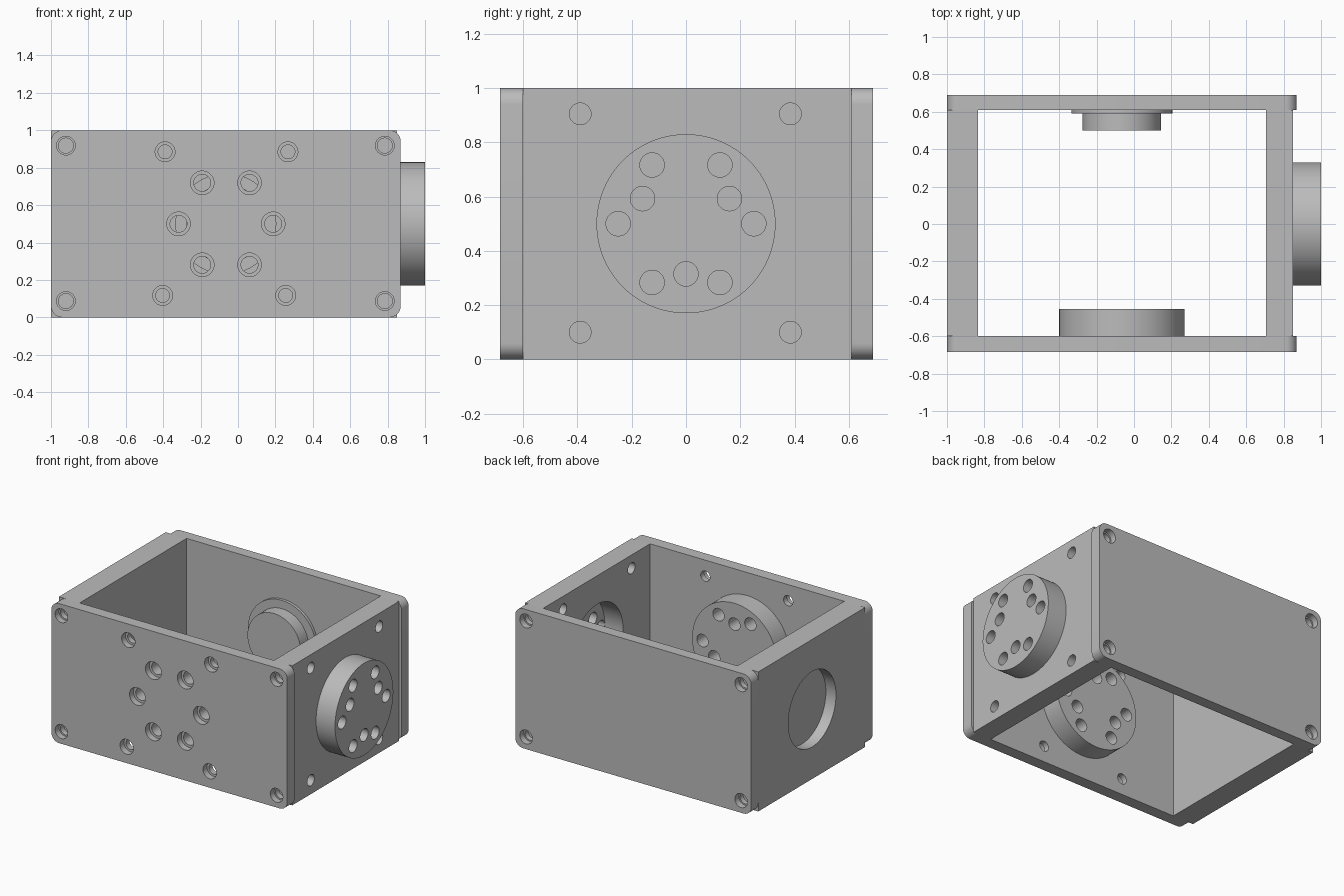
import bpy, bmesh
from math import cos, sin, radians
from mathutils import Matrix, Vector

if "Cube" in bpy.data.objects:
    bpy.data.objects.remove(bpy.data.objects["Cube"], do_unlink=True)

grey = bpy.data.materials.new("machined_grey")
grey.use_nodes = True
COLOR = (0.5, 0.5, 0.5, 1)
grey.diffuse_color = COLOR
grey.node_tree.nodes["Principled BSDF"].inputs["Base Color"].default_value = COLOR

PLATE_FRONT, PLATE_BACK = (-0.685, -0.6), (0.61, 0.69)
HUB_X, MID_Z = -0.065, 0.5


def finish(name, bm):
    mesh = bpy.data.meshes.new(name)
    bmesh.ops.recalc_face_normals(bm, faces=bm.faces)
    bm.to_mesh(mesh)
    bm.free()
    obj = bpy.data.objects.new(name, mesh)
    bpy.context.collection.objects.link(obj)
    mesh.materials.append(grey)
    return obj


def box(name, xs, ys, zs, corner=0):
    bm = bmesh.new()
    bmesh.ops.create_cube(bm, size=1)
    for v in bm.verts:
        v.co = [lo + (c + 0.5) * (hi - lo) for c, (lo, hi) in zip(v.co, (xs, ys, zs))]
    if corner:
        # round only the edges running front to back
        edges = [e for e in bm.edges
                 if abs(e.verts[0].co.y - e.verts[1].co.y) > 0.01]
        bmesh.ops.bevel(bm, geom=edges, offset=corner, segments=8,
                        profile=0.5, affect='EDGES')
    return finish(name, bm)


def cylinders(name, axis, span, radius, centres, sides=32):
    """Cylinders along x or y; centres are the two remaining coordinates."""
    bm = bmesh.new()
    lo, hi = span
    for a, z in centres:
        if axis == 'X':
            place = Vector(((lo + hi) / 2, a, z))
            turn = Matrix.Rotation(radians(90), 4, 'Y')
        else:
            place = Vector((a, (lo + hi) / 2, z))
            turn = Matrix.Rotation(radians(90), 4, 'X')
        bmesh.ops.create_cone(bm, cap_ends=True, segments=sides, radius1=radius,
                              radius2=radius, depth=hi - lo,
                              matrix=Matrix.Translation(place) @ turn)
    return finish(name, bm)


def cut(obj, axis, span, radius, centres, sides=32):
    """Drill holes and bake the result, discarding the cutter."""
    cutter = cylinders("drill", axis, span, radius, centres, sides)
    cutter.hide_render = True
    mod = obj.modifiers.new("holes", 'BOOLEAN')
    mod.operation, mod.solver, mod.object = 'DIFFERENCE', 'EXACT', cutter
    bpy.context.view_layer.update()
    graph = bpy.context.evaluated_depsgraph_get()
    baked = bpy.data.meshes.new_from_object(obj.evaluated_get(graph))
    obj.modifiers.clear()
    obj.data = baked
    bpy.data.objects.remove(cutter, do_unlink=True)


def ring(centre, radius, start, count):
    angles = [radians(start + i * 360 / count) for i in range(count)]
    return [(centre + radius * cos(t), MID_Z + radius * sin(t)) for t in angles]


# side walls
left_wall = box("plain_side_wall", (-1, -0.835), (-0.6, 0.61), (0, 1))
right_wall = box("hub_side_wall", (0.705, 0.85), (-0.6, 0.61), (0, 1))
cut(left_wall, 'X', (-1.1, -0.92), 0.27, [(0, MID_Z)], 64)
cut(right_wall, 'X', (0.6, 0.95), 0.295, [(0, MID_Z)], 64)
cut(right_wall, 'X', (0.6, 0.95), 0.04,
    [(y, z) for y in (-0.39, 0.385) for z in (0.1, 0.905)])

# front and back plates with counterbored corner screws
corners = [(x, z) for x in (-0.92, 0.785) for z in (0.087, 0.918)]
front_plate = box("front_plate", (-1, 0.87), PLATE_FRONT, (0, 1), 0.06)
back_plate = box("back_plate", (-1, 0.87), PLATE_BACK, (0, 1), 0.06)
cut(front_plate, 'Y', (-0.8, -0.5), 0.04, corners)
cut(front_plate, 'Y', (-0.8, -0.64), 0.05, corners)
cut(back_plate, 'Y', (0.5, 0.8), 0.04, corners)
cut(back_plate, 'Y', (0.645, 0.8), 0.05, corners)

# front plate hub screws and mounting screws
hub_screws = ring(HUB_X, 0.253, 0, 6)
mounts = [(-0.39, 0.885), (0.267, 0.885), (-0.403, 0.117), (0.255, 0.117)]
for centres, bore, head in ((hub_screws, 0.045, 0.063), (mounts, 0.037, 0.053)):
    cut(front_plate, 'Y', (-0.8, -0.5), bore, centres)
    cut(front_plate, 'Y', (-0.8, -0.64), head, centres)

# drilled hub inside the front plate
front_hub = cylinders("front_hub", 'Y', (-0.6, -0.455), 0.335, [(HUB_X, MID_Z)], 96)
cut(front_hub, 'Y', (-0.7, -0.4), 0.045, hub_screws + ring(HUB_X, 0.185, 90, 3))

# drilled hub outside the side wall
side_hub = cylinders("side_hub", 'X', (0.85, 1), 0.33, [(0, MID_Z)], 96)
cut(side_hub, 'X', (0.8, 1.1), 0.045, ring(0, 0.25, 0, 6) + ring(0, 0.185, 30, 3))

# stepped boss inside the back plate
boss_flange = cylinders("boss_flange", 'Y', (0.59, 0.61), 0.27, [(HUB_X, MID_Z)], 64)
boss = cylinders("boss", 'Y', (0.5, 0.59), 0.21, [(HUB_X, MID_Z)], 64)

# smooth round surfaces, keep edges crisp
parts = [left_wall, right_wall, front_plate, back_plate,
         front_hub, side_hub, boss_flange, boss]
for obj in bpy.context.view_layer.objects:
    obj.select_set(obj in parts)
bpy.context.view_layer.objects.active = front_plate
bpy.ops.object.shade_smooth_by_angle(angle=radians(30))
